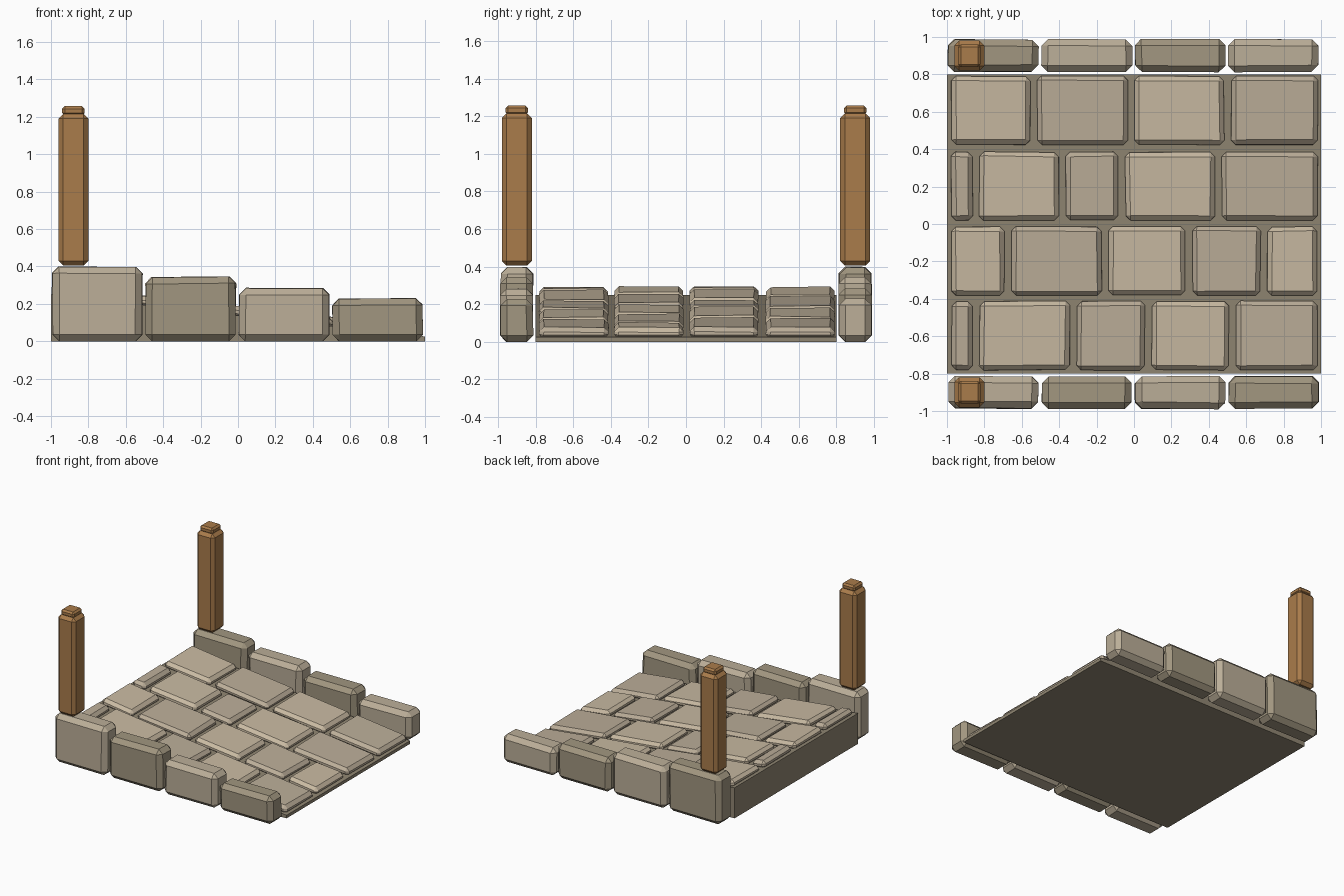
import bpy, bmesh, random
from mathutils import Vector

if "Cube" in bpy.data.objects:
    bpy.data.objects.remove(bpy.data.objects["Cube"])

random.seed(4)


def material(name, hexa):
    rgb = [((int(hexa[i:i + 2], 16) / 255) ** 2.2) for i in (0, 2, 4)]
    m = bpy.data.materials.new(name)
    m.diffuse_color = (*rgb, 1)
    m.use_nodes = True
    m.node_tree.nodes["Principled BSDF"].inputs["Base Color"].default_value = m.diffuse_color
    return m


PAVING = [material("paving_light", "C8B9A1"), material("paving_dark", "BBAD98")]
KERB = [material("kerb_light", "BAAD97"), material("kerb_dark", "A0957F")]
MORTAR = material("mortar", "8F8572")
WOOD = material("wood", "A87B4C")


def ramp(x):
    """Height of the sloping mortar bed at x."""
    return 0.138 - 0.1125 * x


def block(name, lo, hi, bevel, mat, jitter=0.0, slope=False):
    """Chamfered box between two corners, optionally uneven and following the ramp."""
    lo, hi = Vector(lo), Vector(hi)
    bm = bmesh.new()
    bmesh.ops.create_cube(bm, size=1)
    for v in bm.verts:
        for i in range(3):
            v.co[i] = lo[i] if v.co[i] < 0 else hi[i]
            inward = 1 if v.co[i] == lo[i] else -1
            if i < 2 or v.co[i] != lo[i]:
                v.co[i] += inward * random.uniform(0, jitter)
    if bevel:
        bmesh.ops.bevel(bm, geom=bm.edges[:], offset=bevel, offset_type='OFFSET',
                        segments=1, profile=0.5, affect='EDGES')
    if slope:
        for v in bm.verts:
            v.co.z += ramp(v.co.x)
    me = bpy.data.meshes.new(name)
    bm.to_mesh(me)
    bm.free()
    me.materials.append(mat)
    ob = bpy.data.objects.new(name, me)
    bpy.context.collection.objects.link(ob)
    return ob


# Mortar wedge: a box whose top follows the slope
bed = block("ramp_bed", (-1, -0.8, 0), (1, 0.8, 1), 0, MORTAR)
for v in bed.data.vertices:
    if v.co.z > 0.5:
        v.co.z = ramp(v.co.x)

# Paving stones: each row has a y start and the x positions of its joints
rows = [(0.42, [-0.535, -0.015, 0.5]),
        (0.015, [-0.845, -0.385, -0.065, 0.45]),
        (-0.385, [-0.675, -0.155, 0.295, 0.695]),
        (-0.785, [-0.845, -0.325, 0.075, 0.525])]
for r, (y, joints) in enumerate(rows):
    edges = [-0.995] + joints + [1.0]
    for i, (a, b) in enumerate(zip(edges, edges[1:])):
        block(f"paving_stone_{r}_{i}", (a + 0.015, y, -0.015), (b - 0.015, y + 0.375, 0.052),
              0.024, PAVING[(i + r) % 2], 0.008, True)

# Stepped kerb stones and end posts on both sides
for s, side in ((-1, "front"), (1, "back")):
    ys = sorted((s * 0.81, s * 0.992))
    for i, h in enumerate((0.402, 0.347, 0.288, 0.232)):
        x = -0.998 + 0.5 * i
        block(f"{side}_kerb_stone_{i}", (x, ys[0], 0), (x + 0.49, ys[1], h), 0.035,
              KERB[(i + (s > 0)) % 2], 0.008)
    y = s * 0.9
    block(f"{side}_post", (-0.96, y - 0.08, 0.405), (-0.8, y + 0.08, 1.215), 0.025, WOOD)
    block(f"{side}_post_cap", (-0.94, y - 0.06, 1.207), (-0.82, y + 0.06, 1.257), 0.014, WOOD)
